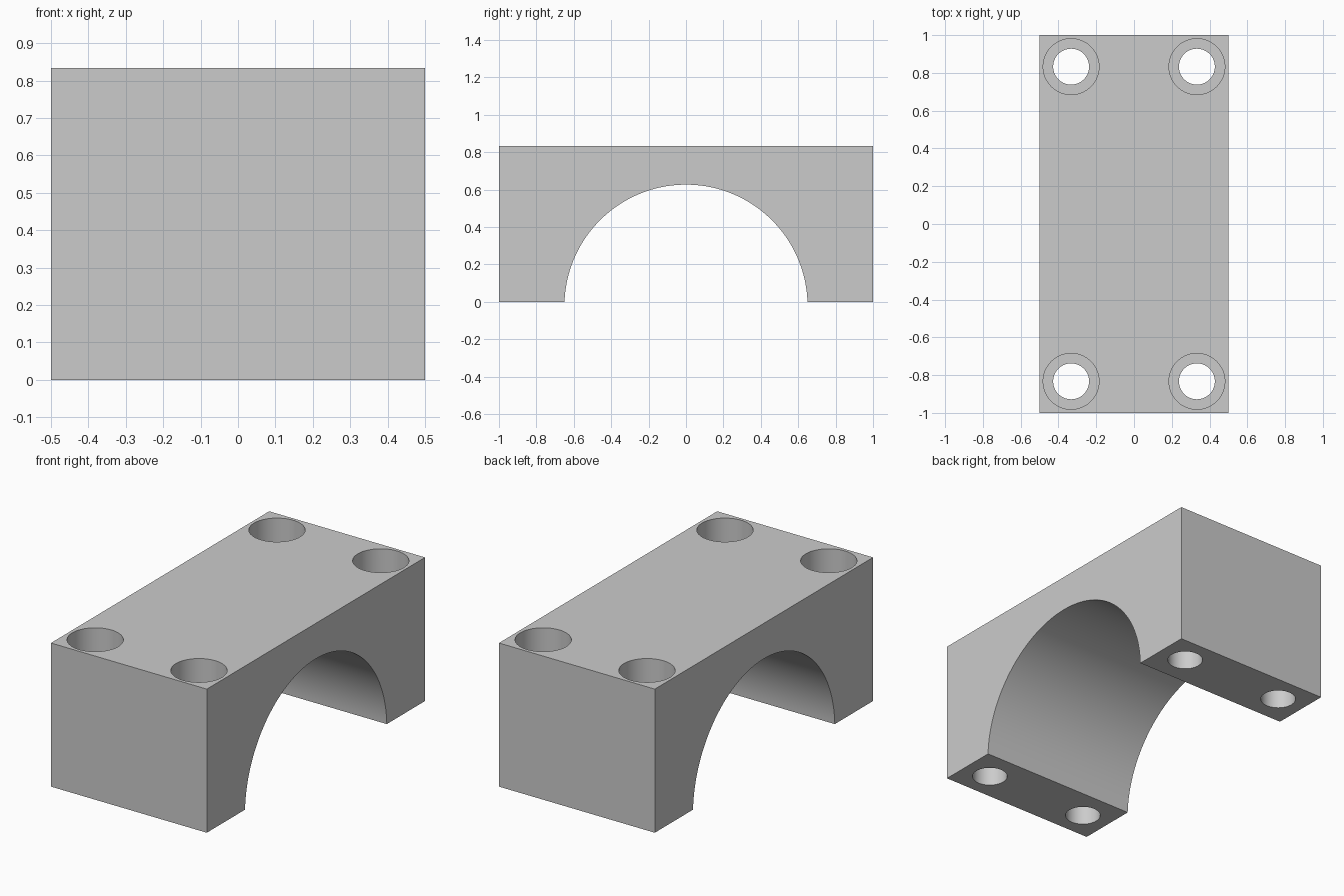
import bpy, bmesh, math

cube = bpy.data.objects.get("Cube")
if cube:
    bpy.data.objects.remove(cube, do_unlink=True)

WIDTH, LENGTH, HEIGHT = 1.0, 2.0, 0.833
ARCH_RADIUS, ARCH_Z = 0.65, -0.023
HOLE_X, HOLE_Y = 0.333, 0.833
HOLE_RADIUS, BORE_RADIUS, BORE_DEPTH = 0.095, 0.148, 0.2

grey = bpy.data.materials.new("light grey")
grey.use_nodes = True
colour = (0.6, 0.6, 0.6, 1)
grey.diffuse_color = colour
grey.node_tree.nodes["Principled BSDF"].inputs["Base Color"].default_value = colour


def extrude_x(name, outline, width):
    """Solid from a (y, z) outline, centred on x = 0."""
    bm = bmesh.new()
    face = bm.faces.new([bm.verts.new((-width / 2, y, z)) for y, z in outline])
    out = bmesh.ops.extrude_face_region(bm, geom=[face])
    moved = [v for v in out["geom"] if isinstance(v, bmesh.types.BMVert)]
    bmesh.ops.translate(bm, verts=moved, vec=(width, 0, 0))
    bmesh.ops.recalc_face_normals(bm, faces=bm.faces)
    mesh = bpy.data.meshes.new(name)
    bm.to_mesh(mesh)
    bm.free()
    obj = bpy.data.objects.new(name, mesh)
    bpy.context.collection.objects.link(obj)
    return obj


def drill(target, radius, x, y, bottom, top):
    """Cut a vertical round hole and discard the cutter."""
    bpy.ops.mesh.primitive_cylinder_add(
        vertices=64, radius=radius, depth=top - bottom,
        location=(x, y, (top + bottom) / 2))
    cutter = bpy.context.object
    cutter.name = "hole_cutter"
    cutter.hide_render = True
    mod = target.modifiers.new("hole", "BOOLEAN")
    mod.operation, mod.solver, mod.object = "DIFFERENCE", "EXACT", cutter
    bpy.context.view_layer.objects.active = target
    bpy.ops.object.modifier_apply(modifier=mod.name)
    bpy.data.objects.remove(cutter, do_unlink=True)


# Block with a round saddle arch through its underside
start = math.asin(-ARCH_Z / ARCH_RADIUS)
steps = 96
outline = [(-LENGTH / 2, 0), (-LENGTH / 2, HEIGHT), (LENGTH / 2, HEIGHT), (LENGTH / 2, 0)]
for i in range(steps + 1):
    a = start + (math.pi - 2 * start) * i / steps
    outline.append((ARCH_RADIUS * math.cos(a), ARCH_Z + ARCH_RADIUS * math.sin(a)))
block = extrude_x("clamp_block", outline, WIDTH)
block.data.materials.append(grey)

# Counterbored bolt holes in the four corners
for x in (-HOLE_X, HOLE_X):
    for y in (-HOLE_Y, HOLE_Y):
        drill(block, BORE_RADIUS, x, y, HEIGHT - BORE_DEPTH, HEIGHT + 0.1)
        drill(block, HOLE_RADIUS, x, y, -0.1, HEIGHT + 0.1)

# Smooth arch and holes, crisp edges
bpy.ops.object.select_all(action="DESELECT")
block.select_set(True)
bpy.context.view_layer.objects.active = block
bpy.ops.object.shade_smooth_by_angle(angle=math.radians(30))
